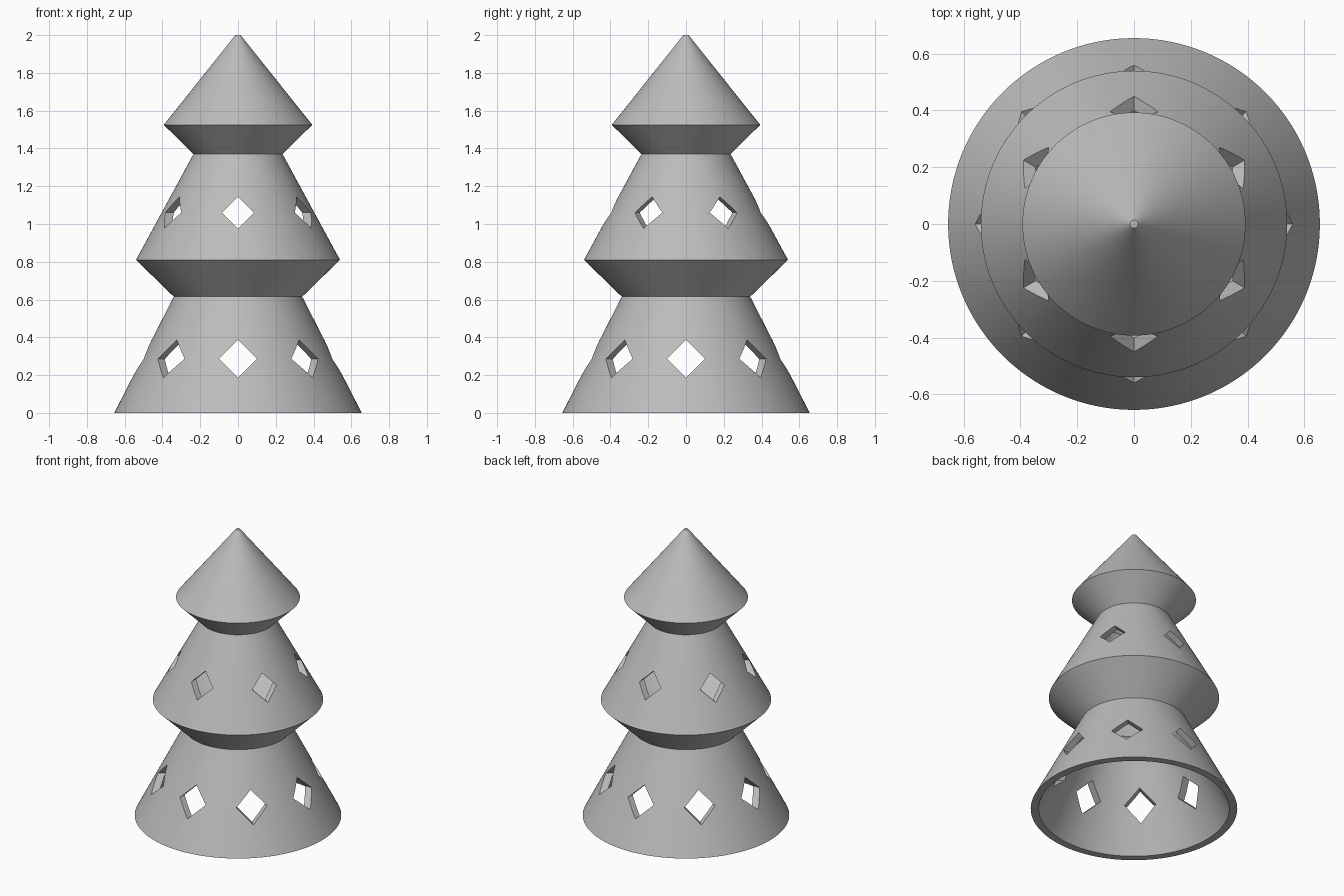
import bpy, bmesh
from math import pi, radians
from mathutils import Matrix, Vector

cube = bpy.data.objects.get("Cube")
if cube:
    bpy.data.objects.remove(cube, do_unlink=True)

SEGMENTS = 128
WALL = 0.05

grey = bpy.data.materials.new("plain_grey")
grey.use_nodes = True
colour = (0.5, 0.5, 0.5, 1)
grey.diffuse_color = colour
grey.node_tree.nodes["Principled BSDF"].inputs["Base Color"].default_value = colour


def make_object(name, bm):
    bmesh.ops.recalc_face_normals(bm, faces=bm.faces)
    mesh = bpy.data.meshes.new(name)
    bm.to_mesh(mesh)
    bm.free()
    mesh.materials.append(grey)
    obj = bpy.data.objects.new(name, mesh)
    bpy.context.collection.objects.link(obj)
    return obj


def diamond_cutters(name, count, z, half):
    """Ring of square bars standing on edge and pointing outwards."""
    bm = bmesh.new()
    side = half * 2 ** 0.5
    for i in range(count):
        place = (Matrix.Rotation(2 * pi * i / count - pi / 2, 4, "Z")
                 @ Matrix.Translation((0.5, 0, z))
                 @ Matrix.Rotation(pi / 4, 4, "X")
                 @ Matrix.Diagonal((0.56, side, side, 1)))
        bmesh.ops.create_cube(bm, size=1, matrix=place)
    obj = make_object(name, bm)
    obj.hide_render = True
    return obj


# Hollow three-tier tree: outer outline, then the inner wall back down
outer = [(0.655, 0), (0.34, 0.615), (0.54, 0.81),
         (0.236, 1.37), (0.393, 1.525), (0.014, 2)]
inner = [(r - WALL, z) for r, z in outer[:-1]] + [(0, 1.94)]
outline = outer + [(0, 2)]

bm = bmesh.new()


def lathe(points):
    """Spin an outline around z and return its edges."""
    verts = [bm.verts.new(Vector((r, 0, z))) for r, z in points]
    edges = [bm.edges.new(pair) for pair in zip(verts, verts[1:])]
    bmesh.ops.spin(bm, geom=verts + edges, cent=(0, 0, 0), axis=(0, 0, 1),
                   angle=2 * pi, steps=SEGMENTS, use_duplicate=False)


lathe(outline)
lathe(inner)
lathe([outer[0], inner[0]])  # bottom rim
bmesh.ops.remove_doubles(bm, verts=bm.verts, dist=0.0001)
tree = make_object("tree_shell", bm)

# Diamond windows in the two lower tiers
bpy.context.view_layer.objects.active = tree
for cutter in (diamond_cutters("lower_window_cutter", 8, 0.286, 0.1),
               diamond_cutters("upper_window_cutter", 6, 1.06, 0.084)):
    cut = tree.modifiers.new("windows", "BOOLEAN")
    cut.operation = "DIFFERENCE"
    cut.solver = "EXACT"
    cut.object = cutter
    bpy.ops.object.modifier_apply(modifier=cut.name)
    bpy.data.objects.remove(cutter, do_unlink=True)

bpy.ops.object.select_all(action="DESELECT")
tree.select_set(True)
bpy.ops.object.shade_smooth_by_angle(angle=radians(30))
